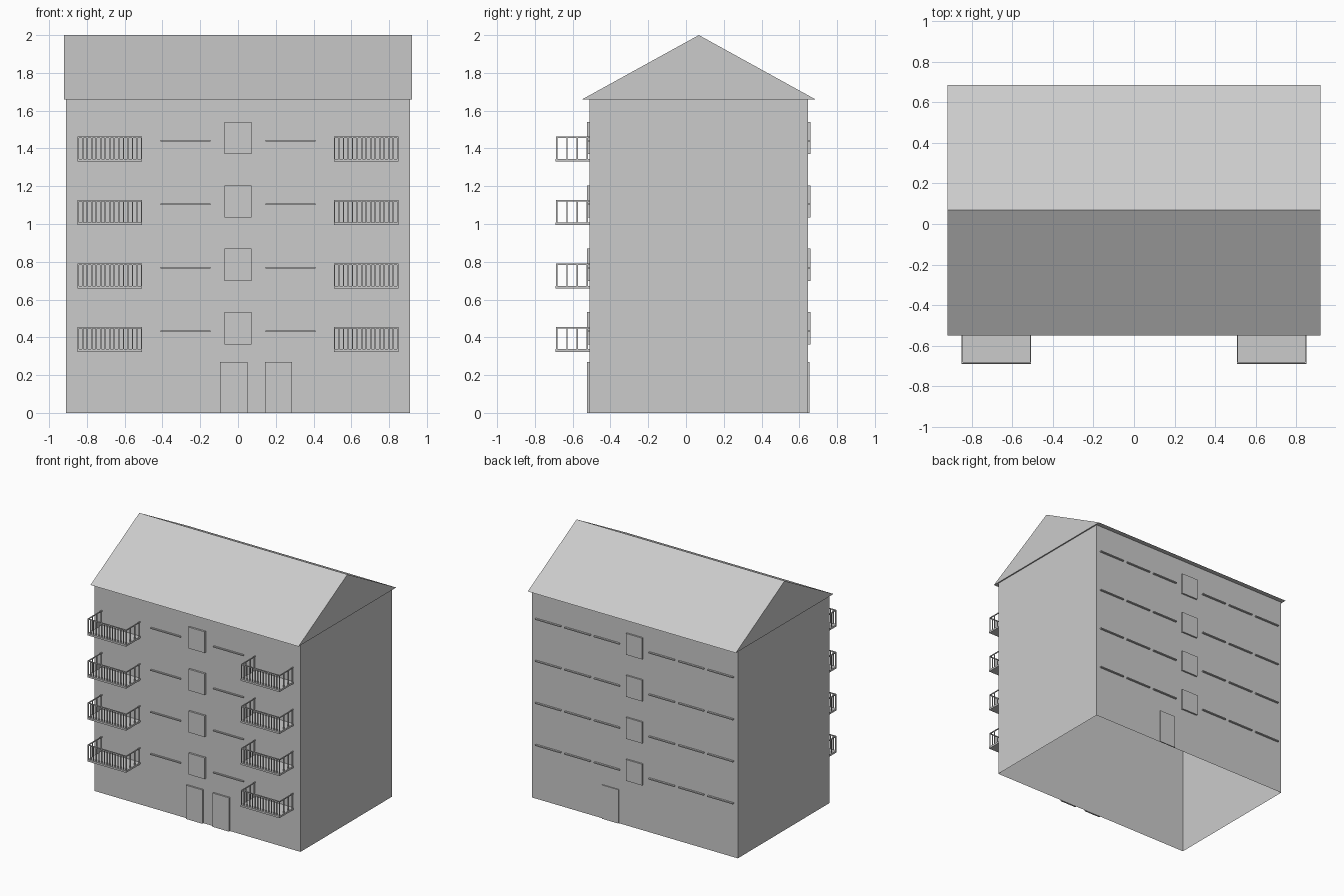
import bpy, bmesh

if "Cube" in bpy.data.objects:
    bpy.data.objects.remove(bpy.data.objects["Cube"])

FLOOR = 0.336          # storey height
FRONT, BACK = -0.51, 0.645
HALF = 0.91            # half width of the walls
EAVE = 1.66


def finish(name, bm):
    bmesh.ops.recalc_face_normals(bm, faces=bm.faces)
    mesh = bpy.data.meshes.new(name)
    bm.to_mesh(mesh)
    bm.free()
    ob = bpy.data.objects.new(name, mesh)
    bpy.context.collection.objects.link(ob)
    return ob


def add_box(bm, x, y, z):
    """Box from (min, max) pairs."""
    vs = bmesh.ops.create_cube(bm, size=1)["verts"]
    for v in vs:
        for i, (lo, hi) in enumerate((x, y, z)):
            v.co[i] = lo if v.co[i] < 0 else hi
    return vs


def boxes(name, items):
    bm = bmesh.new()
    for item in items:
        add_box(bm, *item)
    return finish(name, bm)


# Walls: open shell without floor or ceiling
bm = bmesh.new()
add_box(bm, (-HALF, HALF), (FRONT, BACK), (0, EAVE))
bm.normal_update()
bmesh.ops.delete(bm, geom=[f for f in bm.faces if abs(f.normal.z) > 0.9], context='FACES_ONLY')
finish("walls", bm)

# Gabled roof: triangular profile extruded along x
bm = bmesh.new()
profile = [(-0.55, EAVE), (0.685, EAVE), (0.068, 2.0)]
face = bm.faces.new([bm.verts.new((-0.92, y, z)) for y, z in profile])
ext = bmesh.ops.extrude_face_region(bm, geom=[face])
new = [g for g in ext["geom"] if isinstance(g, bmesh.types.BMVert)]
bmesh.ops.translate(bm, verts=new, vec=(1.84, 0, 0))
if not any(all(v.co.x < 0 for v in f.verts) for f in bm.faces):
    bm.faces.new([v for v in bm.verts if v.co.x < 0])
finish("roof", bm)

# Doors
boxes("front_doors", [((x, x + 0.145), (-0.523, FRONT), (0, 0.27)) for x in (-0.095, 0.142)])
boxes("back_door", [((0.142, 0.287), (BACK, 0.653), (0, 0.27))])

for n in range(4):
    z0 = n * FLOOR
    # Stairwell windows in the middle of both long walls
    zr = (z0 + 0.363, z0 + 0.533)
    boxes("stair_windows", [((-0.072, 0.072), (-0.525, FRONT), zr),
                            ((-0.072, 0.072), (BACK, 0.658), zr)])

    # Thin window sills: one per side in front, a row of three behind
    zr = (z0 + 0.428, z0 + 0.436)
    sills = []
    for s in (-1, 1):
        sills.append((sorted((s * 0.145, s * 0.41)), (-0.523, FRONT), zr))
        for k in range(3):
            a = 0.13 + k * 0.26
            sills.append((sorted((s * a, s * (a + 0.225))), (BACK, 0.66), zr))
    boxes("window_sills", sills)

    for s in (-1, 1):
        # Balcony slab
        lo, hi = sorted((s * 0.507, s * 0.85))
        boxes("balcony_slab", [((lo, hi), (-0.69, FRONT), (z0 + 0.322, z0 + 0.337))])

        # Balcony railing: handrail on three sides and balusters
        t = 0.007
        top = (z0 + 0.447, z0 + 0.454)
        post = (z0 + 0.337, z0 + 0.447)
        parts = [((lo, hi), (-0.687, -0.68), top),
                 ((lo, lo + t), (-0.68, FRONT), top),
                 ((hi - t, hi), (-0.68, FRONT), top)]
        count = 15
        for k in range(count):
            x = lo + k * (hi - lo - t) / (count - 1)
            parts.append(((x, x + t), (-0.687, -0.681), post))
        for y in (-0.63, -0.575, -0.522):
            for x in (lo, hi - t):
                parts.append(((x, x + t), (y - t / 2, y + t / 2), post))
        boxes("balcony_railing", parts)
